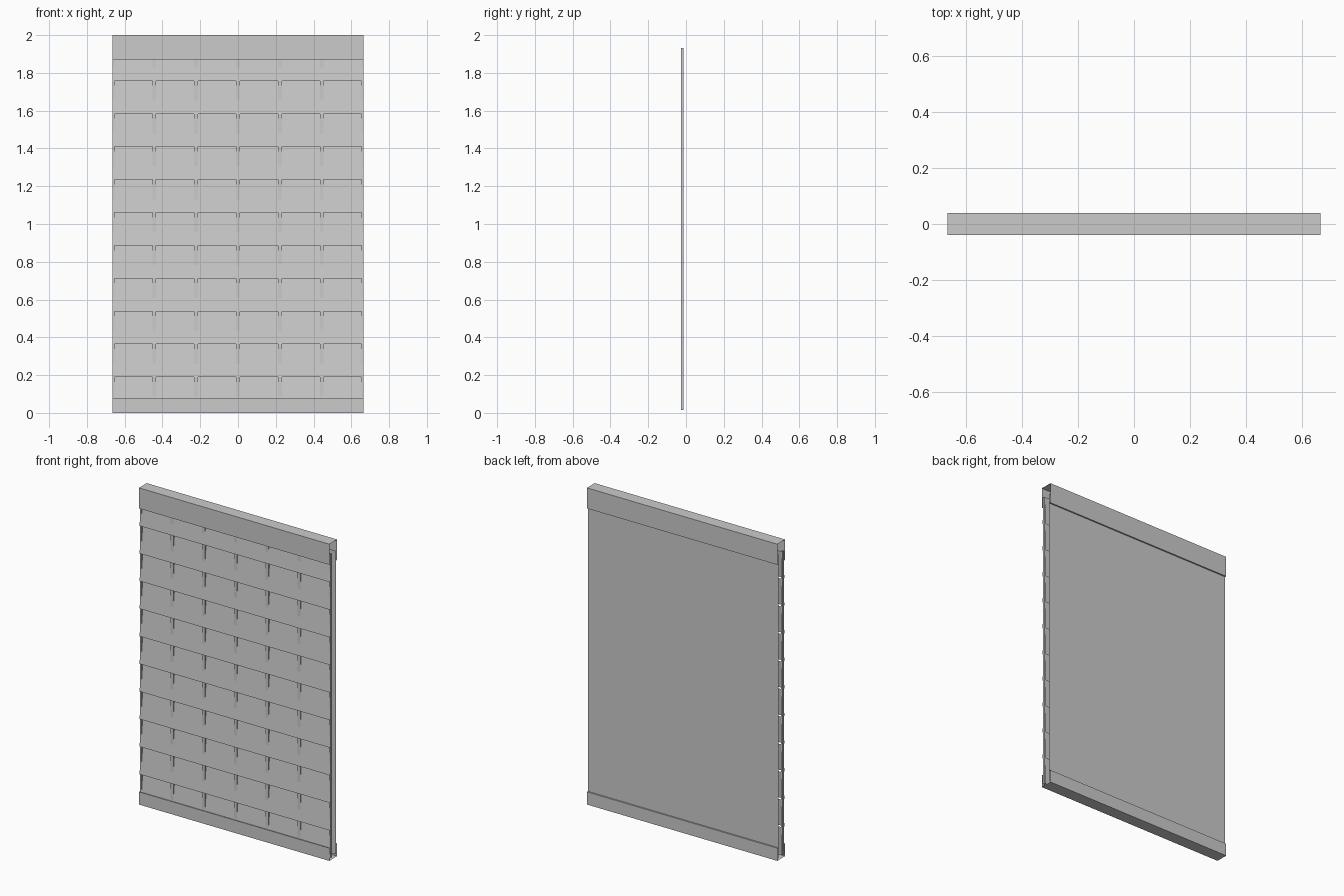
import bpy

if "Cube" in bpy.data.objects:
    bpy.data.objects.remove(bpy.data.objects["Cube"])

HALF_W = 0.665          # half of the total width
Z0, Z1 = 0.015, 1.932   # lower and upper end of the infill
ROWS, COLS = 11, 6
PITCH = (Z1 - Z0) / ROWS


def make(name, verts, faces):
    mesh = bpy.data.meshes.new(name)
    mesh.from_pydata(verts, [], faces)
    mesh.update()
    obj = bpy.data.objects.new(name, mesh)
    bpy.context.collection.objects.link(obj)
    return obj


def sheet(name, profile):
    """Sweep an open (y, z) profile across the full width as thin sheet."""
    verts = [(x, y, z) for y, z in profile for x in (-HALF_W, HALF_W)]
    faces = [(2 * i, 2 * i + 1, 2 * i + 3, 2 * i + 2)
             for i in range(len(profile) - 1)]
    return make(name, verts, faces)


def box(name, x0, x1, y0, y1, z0, z1):
    verts = [(x, y, z) for x in (x0, x1) for y in (y0, y1) for z in (z0, z1)]
    faces = [(0, 1, 3, 2), (4, 6, 7, 5), (0, 4, 5, 1),
             (2, 3, 7, 6), (0, 2, 6, 4), (1, 5, 7, 3)]
    return make(name, verts, faces)


# Folded top and bottom rails, open at the ends, with small inward lips
D = 0.039
sheet("top_rail", [(-0.034, 1.87), (-D, 1.87), (-D, 2.0),
                   (D, 2.0), (D, 1.87), (0.030, 1.87)])
sheet("bottom_rail", [(-0.034, 0.08), (-D, 0.08), (-D, 0.0),
                      (D, 0.0), (D, 0.08), (0.030, 0.08)])

# Flat back lining
sheet("back_panel", [(0.028, Z0), (0.028, Z1)])

# Tilted slats, each lower edge standing proud of the slat below
for r in range(ROWS):
    top = Z1 - r * PITCH
    sheet(f"slat_{r + 1}", [(-0.0155, top), (-0.033, top - PITCH)])

# Upright strips that the slats pass through, half width at both ends
for c in range(COLS + 1):
    x = -HALF_W + c * 2 * HALF_W / COLS
    box(f"upright_strip_{c + 1}", max(x - 0.010, -HALF_W),
        min(x + 0.010, HALF_W), -0.026, -0.014, Z0, Z1)
